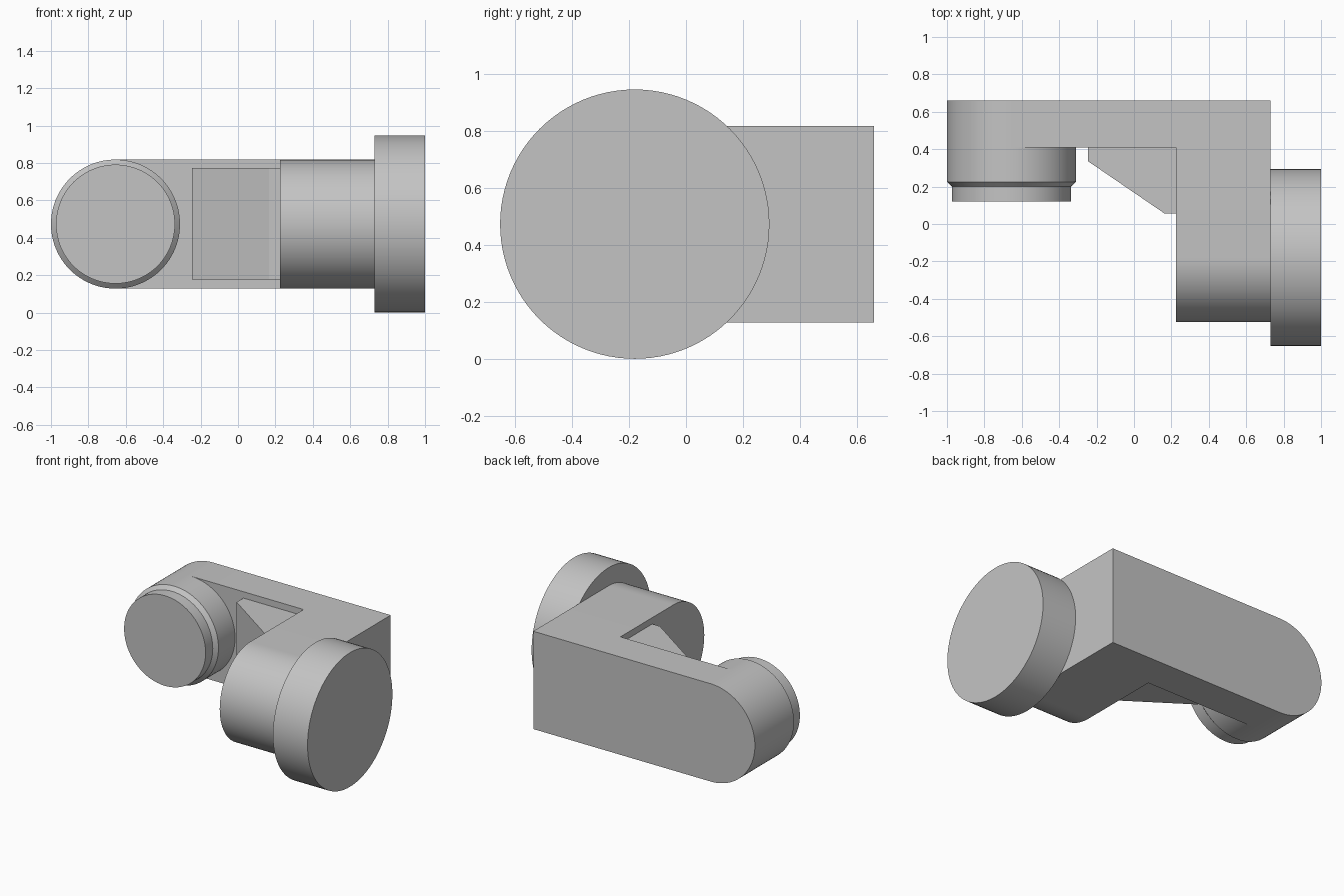
import bpy, math
from mathutils import Vector, Matrix

cube = bpy.data.objects.get("Cube")
if cube:
    bpy.data.objects.remove(cube, do_unlink=True)

grey = bpy.data.materials.new("light grey")
grey.use_nodes = True
COLOUR = (0.55, 0.55, 0.55, 1)
grey.diffuse_color = COLOUR
grey.node_tree.nodes["Principled BSDF"].inputs["Base Color"].default_value = COLOUR

MID = 0.475        # height of both axes
R = 0.345          # half width of the arms
BOSS_X = -0.655    # axis of the left round end
HUB_Y = -0.18      # axis of the front round end
SEGMENTS = 96

# Placements of a flat (u, v) profile and its extrusion axis
ALONG_X = lambda u, v, w: (w, u, v)
ALONG_Y = lambda u, v, w: (u, w, v)
ALONG_Z = lambda u, v, w: (u, v, w)


def loft(name, rings, place):
    """Skin a list of (profile, depth) rings and cap both ends."""
    n = len(rings[0][0])
    verts = [place(u, v, w) for ring, w in rings for u, v in ring]
    faces = [tuple(range(n)), tuple(range(len(verts) - n, len(verts)))]
    for k in range(len(rings) - 1):
        for i in range(n):
            a, b = k * n + i, k * n + (i + 1) % n
            faces.append((a, b, b + n, a + n))
    mesh = bpy.data.meshes.new(name)
    mesh.from_pydata(verts, [], faces)
    mesh.materials.append(grey)
    obj = bpy.data.objects.new(name, mesh)
    bpy.context.collection.objects.link(obj)
    activate(obj)
    bpy.ops.object.mode_set(mode='EDIT')
    bpy.ops.mesh.select_all(action='SELECT')
    bpy.ops.mesh.normals_make_consistent(inside=False)
    bpy.ops.object.mode_set(mode='OBJECT')
    return obj


def activate(obj):
    bpy.ops.object.select_all(action='DESELECT')
    obj.select_set(True)
    bpy.context.view_layer.objects.active = obj


def arc(cu, radius, start, sweep, count):
    return [(cu + radius * math.cos(start + sweep * i / count),
             MID + radius * math.sin(start + sweep * i / count)) for i in range(count + 1)]


def circle(cu, radius):
    return arc(cu, radius, 0, math.tau, SEGMENTS)[:-1]


def round_ended(cu, end):
    """Bar profile: half circle round cu, square at end."""
    return arc(cu, R, math.pi / 2, math.pi, SEGMENTS // 2) + [(end, MID - R), (end, MID + R)]


# L-shaped body: back arm merged with the forward arm
back_arm = round_ended(BOSS_X, 0.73)
body = loft("bracket_body", [(back_arm, 0.41), (back_arm, 0.66)], ALONG_Y)
side_arm = round_ended(HUB_Y, 0.66)
arm = loft("forward_arm", [(side_arm, 0.225), (side_arm, 0.73)], ALONG_X)
union = body.modifiers.new("merge", 'BOOLEAN')
union.operation = 'UNION'
union.solver = 'EXACT'
union.object = arm
activate(body)
bpy.ops.object.modifier_apply(modifier=union.name)
bpy.data.objects.remove(arm, do_unlink=True)

# Round boss with a bevelled shoulder and a slimmer tip
wide, slim = circle(BOSS_X, R), circle(BOSS_X, 0.318)
boss = loft("left_boss", [(wide, 0.41), (wide, 0.225), (slim, 0.2), (slim, 0.12)], ALONG_Y)

# Large disc on the outer side of the forward arm
rim = circle(HUB_Y, 0.473)
disc = loft("side_disc", [(rim, 0.73), (rim, 1.0)], ALONG_X)

# Gusset filling the inner corner
web = [(-0.245, 0.41), (-0.245, 0.335), (0.165, 0.055), (0.225, 0.055), (0.225, 0.41)]
gusset = loft("corner_gusset", [(web, 0.18), (web, 0.775)], ALONG_Z)

# Rest on the ground plane and smooth the round faces only
for obj in (body, boss, disc, gusset):
    obj.data.transform(Matrix.Translation(Vector((0, 0, 0.473 - MID))))
    activate(obj)
    bpy.ops.object.shade_smooth_by_angle(angle=math.radians(25))
